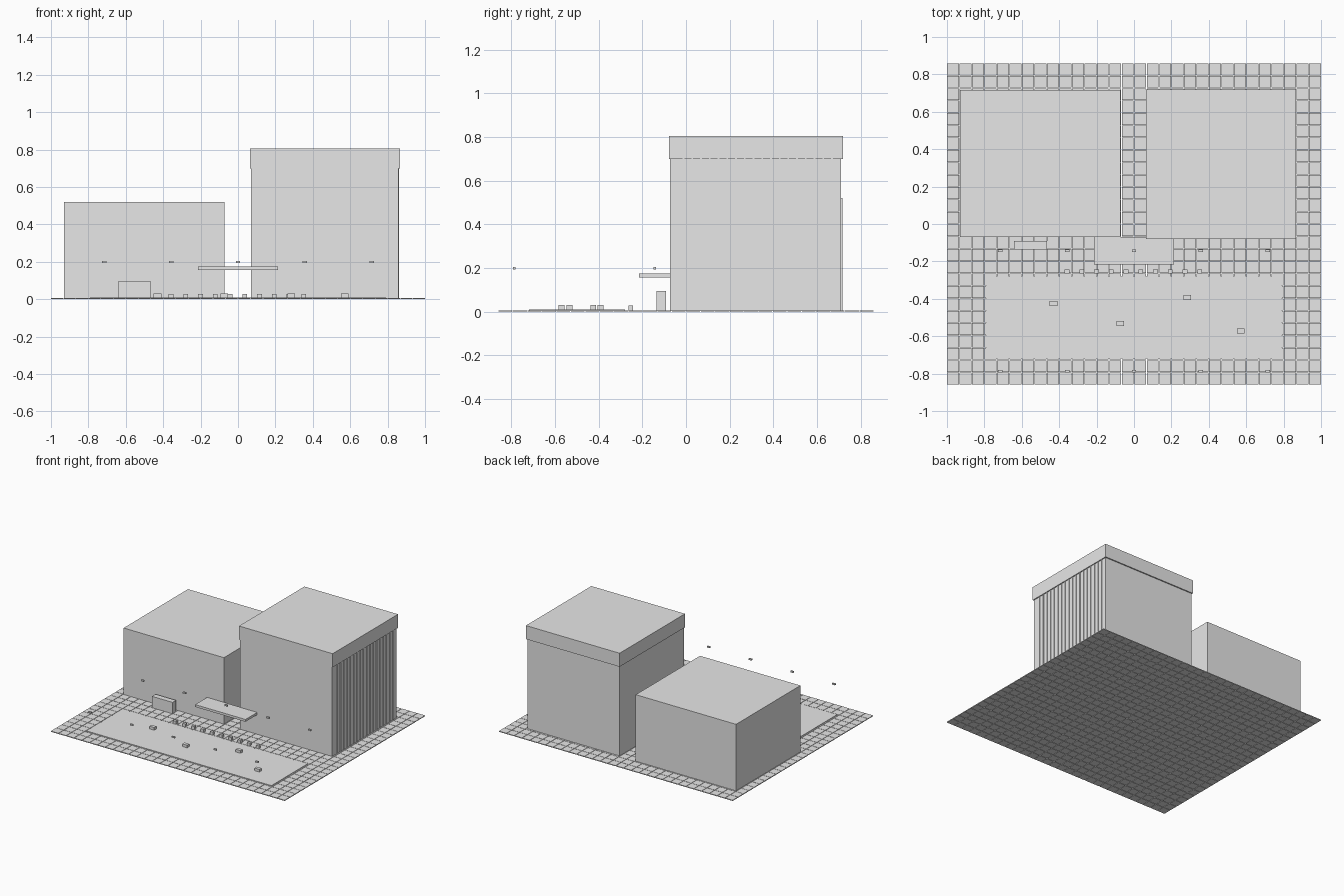
import bpy
import bmesh
from mathutils import Matrix, Vector

cube = bpy.data.objects.get("Cube")
if cube:
    bpy.data.objects.remove(cube, do_unlink=True)

grey = bpy.data.materials.new("plain_grey")
grey.use_nodes = True
grey.diffuse_color = (0.8, 0.8, 0.8, 1)
grey.node_tree.nodes["Principled BSDF"].inputs["Base Color"].default_value = (0.8, 0.8, 0.8, 1)


def boxes(name, size, centres):
    """One object holding a box of the given size at every centre."""
    bm = bmesh.new()
    scale = Matrix.Diagonal((*size, 1))
    for c in centres:
        bmesh.ops.create_cube(bm, size=1, matrix=Matrix.Translation(c) @ scale)
    mesh = bpy.data.meshes.new(name)
    bm.to_mesh(mesh)
    bm.free()
    mesh.materials.append(grey)
    obj = bpy.data.objects.new(name, mesh)
    bpy.context.collection.objects.link(obj)
    return obj


def block(name, low, high):
    """A single box between two corners."""
    low, high = Vector(low), Vector(high)
    return boxes(name, high - low, [(low + high) / 2])


# Paving: grid of separate tiles with narrow joints
columns, rows, joint, thick = 30, 26, 0.003, 0.006
px, py = (2 + joint) / columns, (1.716 + joint) / rows
boxes("paving_tiles", (px - joint, py - joint, thick),
      [((i - (columns - 1) / 2) * px, (j - (rows - 1) / 2) * py, thick / 2)
       for i in range(columns) for j in range(rows)])

# Raised forecourt
block("forecourt", (-0.79, -0.72, 0.003), (0.79, -0.28, 0.01))

# Low building and tall building with overhanging roof
block("low_building", (-0.93, -0.069, 0.003), (-0.072, 0.717, 0.52))
block("tall_building", (0.07, -0.073, 0.003), (0.857, 0.711, 0.71))
block("tall_building_roof", (0.064, -0.079, 0.7), (0.865, 0.72, 0.805))

# Vertical fins on the side of the tall building
boxes("side_fins", (0.01, 0.008, 0.695),
      [(0.857, -0.011 + 0.04 * k, 0.353) for k in range(18)])

# Entrance canopy bridging the two buildings
block("entrance_canopy", (-0.215, -0.216, 0.157), (0.215, -0.07, 0.175))

# Freestanding low wall
block("freestanding_wall", (-0.641, -0.135, 0.003), (-0.465, -0.092, 0.094))

# Bollards
boxes("bollards", (0.026, 0.021, 0.024),
      [(-0.358 + 0.0788 * k, -0.253, 0.017) for k in range(10)])

# Benches on the forecourt
boxes("benches", (0.041, 0.027, 0.022),
      [(x, y, 0.019) for x, y in
       ((-0.43, -0.425), (0.285, -0.392), (-0.073, -0.533), (0.571, -0.571))])

# Suspended lamps in two rows
boxes("lamps", (0.024, 0.012, 0.011),
      [(0.357 * k, y, 0.2) for k in range(-2, 3) for y in (-0.143, -0.787)])
